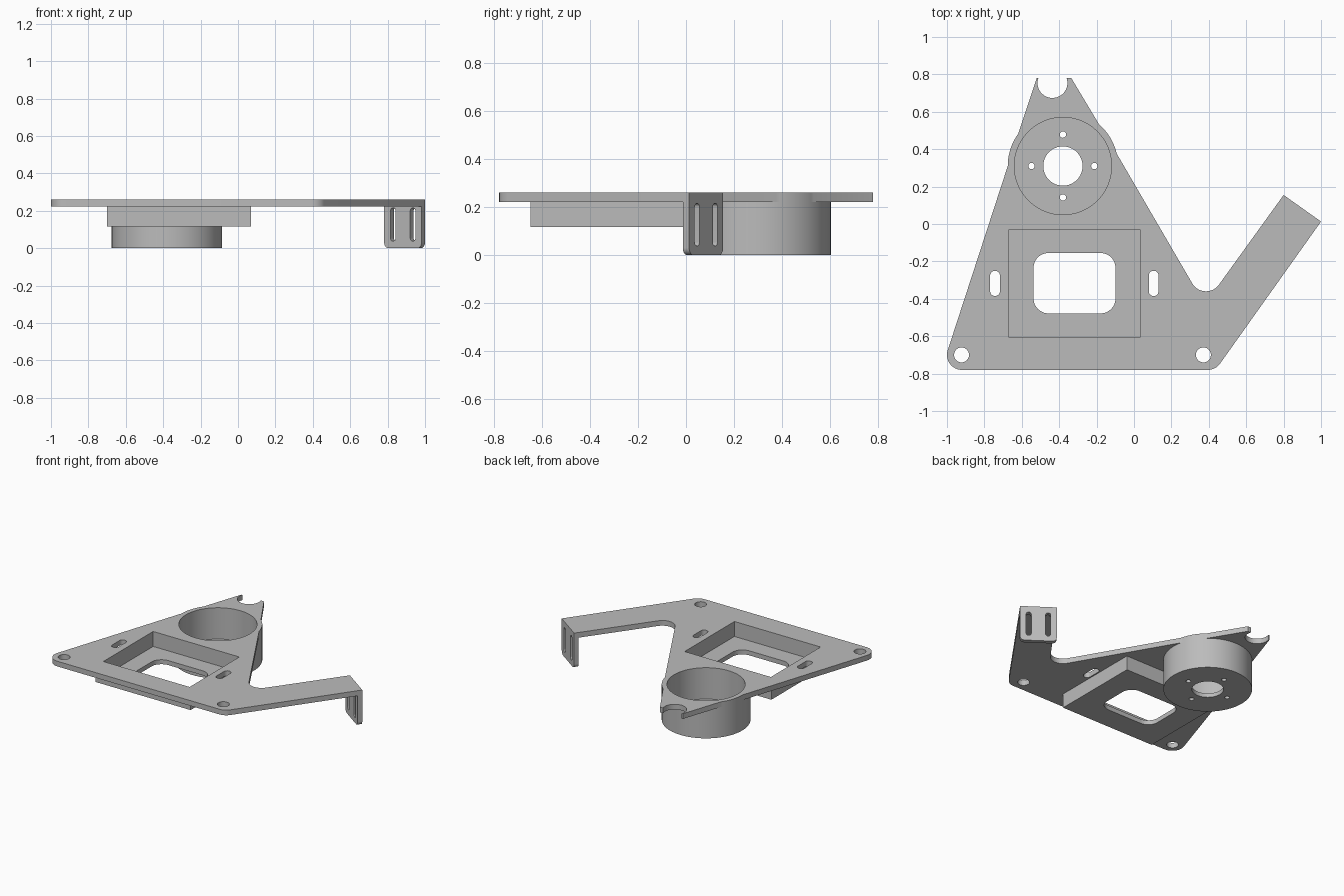
import bpy, bmesh
from math import radians, cos, sin
from mathutils import Matrix, Vector

cube = bpy.data.objects.get("Cube")
if cube:
    bpy.data.objects.remove(cube, do_unlink=True)

grey = bpy.data.materials.new("plain_grey")
grey.use_nodes = True
tone = (0.5, 0.5, 0.5, 1)
grey.diffuse_color = tone
grey.node_tree.nodes["Principled BSDF"].inputs["Base Color"].default_value = tone


def arc(cx, cy, r, a0, a1, steps=12):
    """Points along an arc, angles in degrees."""
    angles = [radians(a0 + (a1 - a0) * i / steps) for i in range(steps + 1)]
    return [(cx + r * cos(a), cy + r * sin(a)) for a in angles]


def circle(cx, cy, r, steps=96):
    return arc(cx, cy, r, 0, 360, steps)[:-1]


def rect(x0, x1, y0, y1):
    return [(x0, y0), (x1, y0), (x1, y1), (x0, y1)]


def rounded(x0, x1, y0, y1, r):
    return (arc(x1 - r, y0 + r, r, -90, 0) + arc(x1 - r, y1 - r, r, 0, 90)
            + arc(x0 + r, y1 - r, r, 90, 180) + arc(x0 + r, y0 + r, r, 180, 270))


def slab(name, loops, z0, z1, matrix=Matrix()):
    """Extrude an outline (first loop) with holes (other loops) from z0 to z1."""
    curve = bpy.data.curves.new(name, "CURVE")
    curve.dimensions = "2D"
    curve.fill_mode = "BOTH"
    curve.extrude = (z1 - z0) / 2
    for loop in loops:
        spline = curve.splines.new("POLY")
        spline.points.add(len(loop) - 1)
        for point, (x, y) in zip(spline.points, loop):
            point.co = (x, y, 0, 1)
        spline.use_cyclic_u = True
    temp = bpy.data.objects.new(name + "_outline", curve)
    mesh = bpy.data.meshes.new_from_object(temp)
    bpy.data.objects.remove(temp)
    bpy.data.curves.remove(curve)
    bm = bmesh.new()
    bm.from_mesh(mesh)
    bmesh.ops.remove_doubles(bm, verts=bm.verts, dist=0.0002)
    bmesh.ops.transform(bm, verts=bm.verts,
                        matrix=matrix @ Matrix.Translation((0, 0, (z0 + z1) / 2)))
    bmesh.ops.recalc_face_normals(bm, faces=bm.faces)
    for face in bm.faces:
        face.smooth = True
    bm.to_mesh(mesh)
    bm.free()
    mesh.set_sharp_from_angle(angle=radians(30))
    mesh.name = name
    mesh.materials.clear()
    mesh.materials.append(grey)
    obj = bpy.data.objects.new(name, mesh)
    bpy.context.collection.objects.link(obj)
    return obj


TOP, UNDER = 0.26, 0.222
CUP = (-0.38, 0.31)
cup_outer, cup_inner = circle(*CUP, 0.295), circle(*CUP, 0.26)
pocket = rect(-0.668, 0.032, -0.607, -0.03)
tray_outer = rect(-0.70, 0.07, -0.65, 0.01)

# Main plate with arm, forked tip and bulges around the cup
outline = (arc(-0.92, -0.7, 0.08, 162, 270)
           + arc(0.395, -0.7, 0.08, -90, -35.4)
           + [(1.0, 0.013), (0.80, 0.155)]
           + arc(0.385, -0.275, 0.085, 325, 211)
           + arc(*CUP, 0.295, 13, 49)
           + [(-0.335, 0.78)]
           + arc(-0.436, 0.754, 0.08, 19, -199, 32)
           + [(-0.52, 0.78)]
           + arc(*CUP, 0.295, 144, 180))
holes = [circle(x, -0.7, 0.04, 40) for x in (-0.922, 0.371)]
holes += [rounded(x - 0.026, x + 0.026, -0.385, -0.25, 0.0255) for x in (-0.743, 0.105)]
slab("main_plate", [outline, cup_inner, pocket] + holes, UNDER, TOP)

# Round cup below the plate, with a drilled floor
slab("cup_wall", [cup_outer, cup_inner], 0.03, UNDER)
drills = [circle(CUP[0] + dx, CUP[1] + dy, 0.017, 24)
          for dx, dy in ((0.168, 0), (-0.168, 0), (0, 0.168), (0, -0.168))]
slab("cup_floor", [cup_outer, circle(*CUP, 0.105, 64)] + drills, 0, 0.03)

# Square tray below the plate, with a rounded window in its floor
slab("tray_wall", [tray_outer, pocket], 0.15, UNDER)
window = rounded(-0.537, -0.099, -0.478, -0.155, 0.08)
slab("tray_floor", [tray_outer, window], 0.117, 0.15)

# Slotted tab hanging from the end of the arm
start, end = Vector((0.80, 0.155, 0)), Vector((1.0, 0.013, 0))
along = (end - start).normalized()
up = Vector((0, 0, 1))
inward = along.cross(up)
width = (end - start).length
frame = Matrix((along, up, inward)).transposed().to_4x4()
frame.translation = start
r = 0.03
tab = (arc(r, r, r, 180, 270) + arc(width - r, r, r, 270, 360)
       + [(width, UNDER), (0, UNDER)])
slots = [rounded(u - 0.017, u + 0.017, 0.038, 0.216, 0.0165)
         for u in (width / 2 - 0.065, width / 2 + 0.065)]
slab("arm_tab", [tab] + slots, 0, 0.032, frame)
